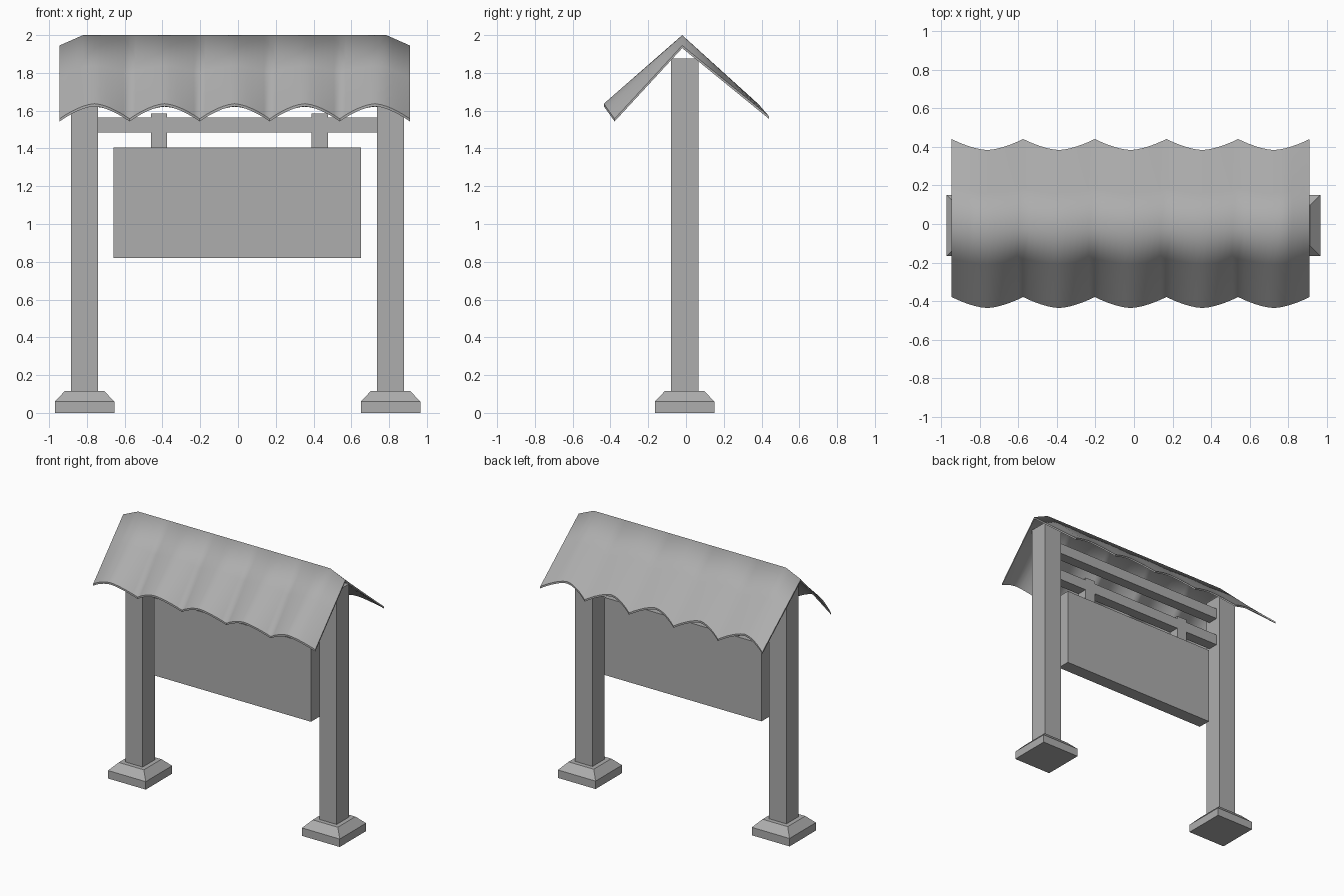
import bpy, bmesh
from mathutils import Vector

if "Cube" in bpy.data.objects:
    bpy.data.objects.remove(bpy.data.objects["Cube"], do_unlink=True)

grey = bpy.data.materials.new("plain_grey")
grey.use_nodes = True
colour = (0.42, 0.42, 0.42, 1)
grey.diffuse_color = colour
grey.node_tree.nodes["Principled BSDF"].inputs["Base Color"].default_value = colour

MID_Y = -0.0075


def make_object(name, bm):
    bmesh.ops.recalc_face_normals(bm, faces=bm.faces)
    mesh = bpy.data.meshes.new(name)
    bm.to_mesh(mesh)
    bm.free()
    mesh.materials.append(grey)
    obj = bpy.data.objects.new(name, mesh)
    bpy.context.collection.objects.link(obj)
    return obj


def box(name, x0, x1, z0, z1, depth):
    """Box spanning x and z, centred on the post line."""
    bm = bmesh.new()
    bmesh.ops.create_cube(bm, size=1)
    for v in bm.verts:
        v.co = Vector(((x0 + x1) / 2 + v.co.x * (x1 - x0),
                       MID_Y + v.co.y * depth,
                       (z0 + z1) / 2 + v.co.z * (z1 - z0)))
    return make_object(name, bm)


def footing(name, x):
    """Square plinth with a sloped upper part."""
    bm = bmesh.new()
    rings = []
    for half, z in ((0.1575, 0), (0.1575, 0.06), (0.105, 0.115)):
        rings.append([bm.verts.new((x + sx * half, MID_Y + sy * half, z))
                      for sx, sy in ((-1, -1), (1, -1), (1, 1), (-1, 1))])
    for low, high in zip(rings, rings[1:]):
        for i in range(4):
            j = (i + 1) % 4
            bm.faces.new((low[i], low[j], high[j], high[i]))
    bm.faces.new(rings[0])
    bm.faces.new(rings[-1])
    return make_object(name, bm)


# Posts and footings
for side, x in (("right", -0.8125), ("left", 0.8075)):
    box(side + "_post", x - 0.0725, x + 0.0725, 0.1, 1.875, 0.145)
    footing(side + "_footing", x)

# Crossbeams, hangers and notice board
box("upper_beam", -0.75, 0.745, 1.70, 1.78, 0.08)
box("lower_beam", -0.75, 0.745, 1.485, 1.565, 0.08)
box("right_hanger", -0.46, -0.375, 1.39, 1.585, 0.081)
box("left_hanger", 0.39, 0.477, 1.39, 1.585, 0.081)
box("notice_board", -0.66, 0.65, 0.82, 1.405, 0.10)


def roof():
    """Thin scalloped sheet folded over a straight ridge."""
    waves, steps = 5, 12
    count = waves * steps
    x0, x1 = -0.945, 0.91
    bm = bmesh.new()
    rows = []
    for i in range(count + 1):
        x = x0 + (x1 - x0) * i / count
        t = (i % steps) / steps
        arch = 1 - abs(2 * t - 1) ** 1.6
        # The ridge only dips at the two gable ends
        inset = min(x - x0, x1 - x)
        ridge = Vector((x, -0.02, 1.945 + 0.055 * min(1, inset / 0.125)))
        front = Vector((x, -0.378 - 0.057 * arch, 1.557 + 0.08 * arch))
        back = Vector((x, 0.44 - 0.057 * arch, 1.57 + 0.065 * arch))
        points = (front, front.lerp(ridge, 0.55), ridge,
                  ridge.lerp(back, 0.45), back)
        rows.append([bm.verts.new(p) for p in points])
    for a, b in zip(rows, rows[1:]):
        for j in range(4):
            bm.faces.new((a[j], b[j], b[j + 1], a[j + 1]))
    # Underside and rim
    border = [e for e in bm.edges if e.is_boundary]
    top = list(bm.faces)
    under = {v: bm.verts.new(v.co - Vector((0, 0, 0.014))) for v in list(bm.verts)}
    for f in top:
        f.smooth = True
        bm.faces.new([under[v] for v in reversed(f.verts)]).smooth = True
    for e in border:
        a, b = e.verts
        rim = bm.faces.new((a, b, under[b], under[a]))
        for edge in rim.edges:
            edge.smooth = False
    return make_object("scalloped_roof", bm)


roof()
